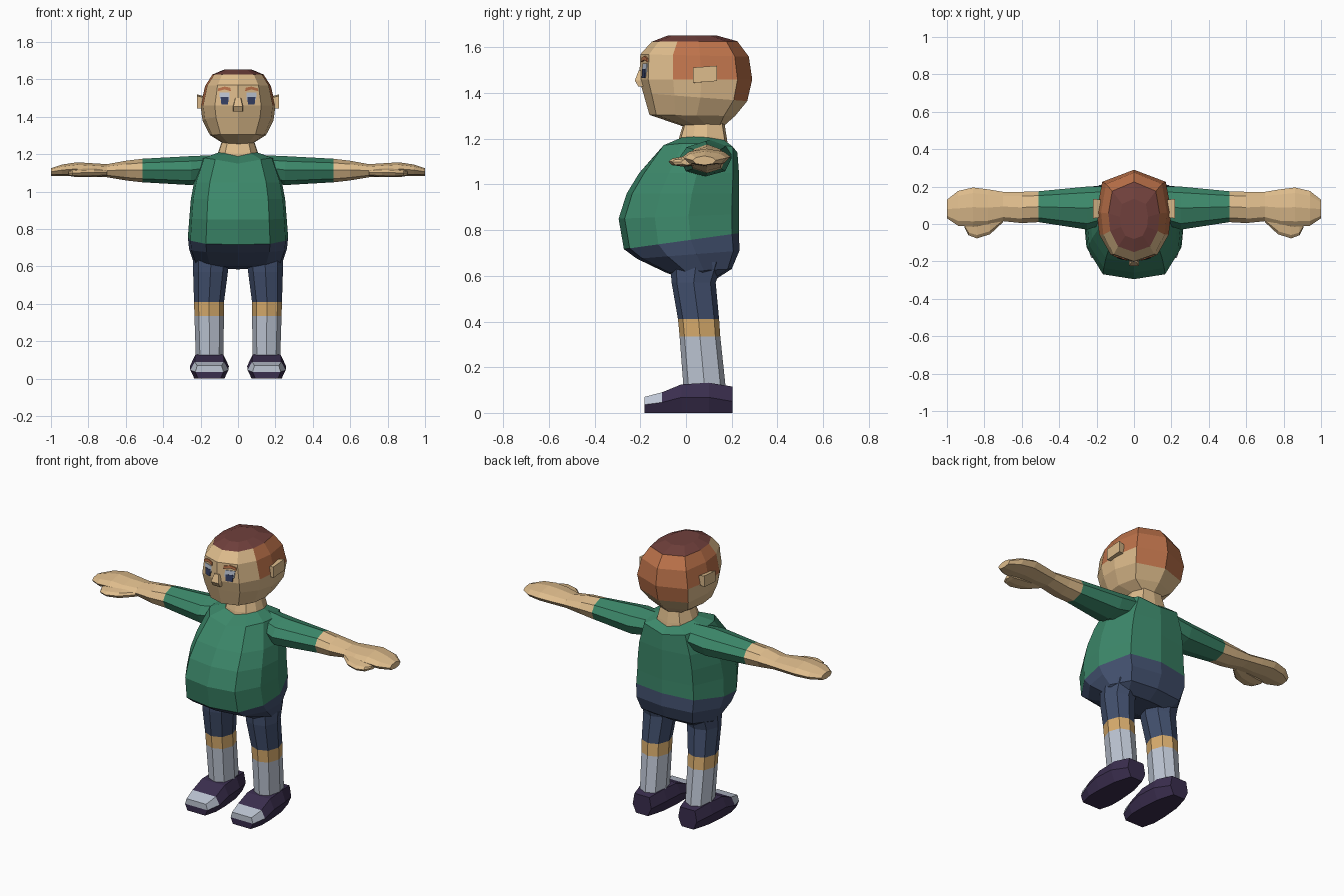
import bpy, bmesh
from mathutils import Vector


def material(name, r, g, b):
    m = bpy.data.materials.new(name)
    m.diffuse_color = [((c / 255 + 0.055) / 1.055) ** 2.4 for c in (r, g, b)] + [1]
    return m


SKIN = material("skin", 222, 188, 140)
KNEE = material("knee_skin", 218, 174, 110)
SHIRT = material("shirt_green", 60, 136, 106)
PANTS = material("pants_navy", 66, 80, 110)
SOCK = material("pale_grey", 190, 198, 212)
SHOE = material("shoe_purple", 58, 46, 78)
CROWN = material("crown_brown", 112, 64, 60)
HAIR = material("hair_orange", 188, 114, 74)
IRIS = material("eye_blue", 52, 62, 98)


def loft(name, rings, mats, rule=lambda c, band: 0, mirror=False, split_caps=False):
    """Skin a list of equal rings; rule(centre, band) picks the material slot."""
    bm = bmesh.new()
    vs = [[bm.verts.new(p) for p in ring] for ring in rings]
    n = len(rings[0])
    faces = []
    for k in range(len(vs) - 1):
        for i in range(n):
            j = (i + 1) % n
            faces.append((bm.faces.new((vs[k][i], vs[k][j], vs[k + 1][j], vs[k + 1][i])), k))
    for ring, k in ((vs[0], 0), (vs[-1], len(vs) - 2)):
        if split_caps:
            a, b, c, d, e, f = ring
            faces += [(bm.faces.new((a, b, c, f)), k), (bm.faces.new((f, c, d, e)), k)]
        else:
            faces.append((bm.faces.new(ring), k))
    for face, k in faces:
        face.material_index = rule(face.calc_center_median(), k)
    bmesh.ops.recalc_face_normals(bm, faces=bm.faces)
    me = bpy.data.meshes.new(name)
    bm.to_mesh(me)
    bm.free()
    for m in mats:
        me.materials.append(m)
    ob = bpy.data.objects.new(name, me)
    bpy.context.collection.objects.link(ob)
    if mirror:
        ob.modifiers.new("mirror", 'MIRROR').use_mirror_merge = False
    return ob


# half outlines: (fraction of half width, fraction from front to back)
BODY = [(0, 0), (.64, .05), (.95, .3), (1, .58), (.72, .94), (0, 1)]
HEAD = [(0, 0), (.62, .08), (.93, .3), (1, .55), (.85, .87), (0, 1)]
LEG = [(0, 0), (.7, .12), (1, .5), (.7, .88), (0, 1)]


def level(half, hx, y0, y1, z0, z1, lift=0, cx=0):
    """Horizontal ring, tilted from z0 at the front to z1 at the back."""
    full = half + [(-u, v) for u, v in half[-2:0:-1]]
    return [Vector((cx + u * hx, y0 + v * (y1 - y0), z0 + v * (z1 - z0) + lift * abs(u)))
            for u, v in full]


# torso: shirt above, pants below the tilted hem
torso = [
    (.11, -.03, .18, 1.19, 1.175, .025), (.19, -.115, .225, 1.15, 1.14, .035),
    (.235, -.205, .232, 1.05, 1.05), (.252, -.26, .232, .96, .96),
    (.26, -.295, .232, .85, .87), (.268, -.272, .232, .717, .787),
    (.262, -.215, .234, .675, .71), (.238, -.09, .2, .615, .63), (.2, -.05, .13, .6, .585)]
loft("torso", [level(BODY, *r) for r in torso], [SHIRT, PANTS], lambda c, k: int(k > 4))

# neck
loft("neck", [level(BODY, .115, -.035, .185, 1.17, 1.15, .025),
              level(BODY, .105, -.03, .18, 1.205, 1.195, .015),
              level(BODY, .08, -.005, .165, 1.29, 1.29)], [SKIN])


# head with hair patches
def head_colour(c, band):
    if c.z > 1.632:
        return 2
    if (c.z > 1.46 and c.y > -.04) or (c.z > 1.37 and c.y > .2):
        return 1
    return 0


head = [
    (.075, 0, .17, 1.25, 1.26), (.15, -.16, .215, 1.305, 1.3),
    (.19, -.187, .268, 1.4, 1.365), (.2, -.205, .29, 1.46, 1.46),
    (.176, -.2, .275, 1.57, 1.56), (.137, -.15, .225, 1.625, 1.627),
    (.075, -.08, .135, 1.652, 1.652)]
loft("head", [level(HEAD, *r) for r in head], [SKIN, HAIR, CROWN], head_colour)


# ears: slanted blocks
def rect_x(x, y0, y1, z0, z1):
    return [(x, y0, z0), (x, y1, z0 + .008), (x, y1, z1), (x, y0, z1 - .008)]


loft("ears", [rect_x(.18, .035, .13, 1.445, 1.51), rect_x(.218, .03, .135, 1.445, 1.52)],
     [SKIN], mirror=True)

# nose wedge
loft("nose", [[(-.018, -.19, 1.5), (.018, -.19, 1.5), (.014, -.207, 1.5), (-.014, -.207, 1.5)],
              [(-.028, -.18, 1.455), (.028, -.18, 1.455), (.025, -.224, 1.455), (-.025, -.224, 1.455)],
              [(-.026, -.18, 1.428), (.026, -.18, 1.428), (.024, -.208, 1.428), (-.024, -.208, 1.428)]],
     [SKIN])


# painted face details follow the slanted front of the face
def face_plate(name, outline, mat, out):
    def ring(d):
        return [(x, -.205 + (z - 1.46) * .05 + (.31 + (z - 1.46) * .4) * x - d, z)
                for x, z in outline]
    loft(name, [ring(out - .006), ring(out)], [mat], mirror=True)


face_plate("eye_whites", [(.045, 1.49), (.096, 1.49), (.1, 1.53), (.045, 1.53)], SOCK, .004)
face_plate("irises", [(.053, 1.467), (.089, 1.467), (.093, 1.506), (.05, 1.506)], IRIS, .006)
face_plate("eyebrows", [(.038, 1.537), (.072, 1.546), (.108, 1.537), (.106, 1.552),
                        (.072, 1.562), (.04, 1.555)], HAIR, .008)


# arms with sleeves, hands and thumbs
def limb_ring(x, y0, y1, z0, z1):
    oct8 = [(0, 1), (.72, .65), (1, .05), (.75, -.7), (0, -1), (-.75, -.7), (-1, .05), (-.72, .65)]
    return [(x, (y0 + y1) / 2 + u * (y1 - y0) / 2, (z0 + z1) / 2 + v * (z1 - z0) / 2)
            for u, v in oct8]


arm = [
    (.13, .01, .2, 1.06, 1.195), (.25, -.03, .2, 1.035, 1.19), (.51, .01, .175, 1.05, 1.176),
    (.6, .005, .172, 1.06, 1.165), (.7, .015, .172, 1.077, 1.147), (.78, -.01, .185, 1.08, 1.152),
    (.86, -.015, .195, 1.083, 1.157), (.94, -.01, .177, 1.083, 1.145), (1, .03, .13, 1.085, 1.125)]
loft("arms", [limb_ring(*r) for r in arm], [SHIRT, SKIN], lambda c, k: int(k > 1), mirror=True)
thumb = [(.7, .01, .07, 1.085, 1.12), (.77, -.055, .06, 1.078, 1.125),
         (.84, -.077, .05, 1.078, 1.122), (.885, -.06, .04, 1.08, 1.117), (.905, -.02, .03, 1.085, 1.112)]
loft("thumbs", [limb_ring(*r) for r in thumb], [SKIN], mirror=True)

# legs: pants, bare knee, sock
leg = [
    (.098, -.07, .16, .66, .66, 0, .142), (.093, -.063, .13, .57, .57, 0, .147),
    (.08, -.035, .145, .41, .41, 0, .155), (.079, -.028, .15, .335, .335, 0, .154),
    (.073, -.01, .175, .1, .1, 0, .152)]
loft("legs", [level(LEG, *r) for r in leg], [PANTS, KNEE, SOCK],
     lambda c, k: max(0, k - 1), mirror=True)


# shoes: sections along y (sole width, side width and height, top width and height)
def shoe_ring(y, b, m, zm, t, zt, cx=.153):
    return [(cx - b, y, .0), (cx + b, y, .0), (cx + m, y, zm),
            (cx + t, y, zt), (cx - t, y, zt), (cx - m, y, zm)]


shoe = [(-.182, .06, .075, .036, .065, .07), (-.105, .08, .102, .046, .078, .09),
        (-.02, .08, .104, .068, .076, .125), (.1, .07, .096, .068, .072, .132),
        (.204, .04, .062, .05, .05, .115)]
loft("shoes", [shoe_ring(*r) for r in shoe], [SHOE, SOCK],
     lambda c, k: int(c.y < -.1 and c.z > .045), mirror=True, split_caps=True)
